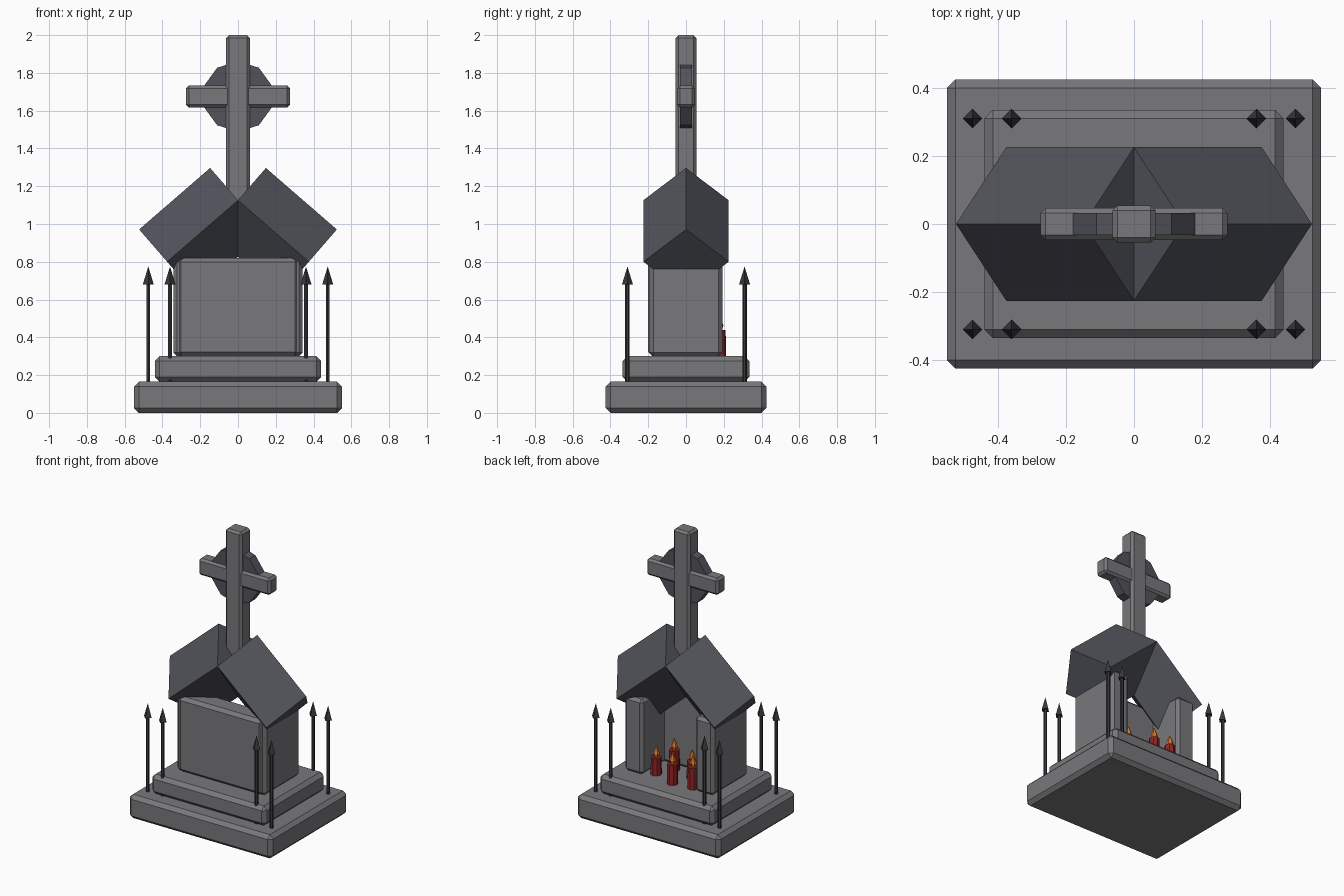
import bpy, math
from mathutils import Matrix

if "Cube" in bpy.data.objects:
    bpy.data.objects.remove(bpy.data.objects["Cube"])


def material(name, rgb):
    m = bpy.data.materials.new(name)
    m.diffuse_color = (*rgb, 1)
    m.use_nodes = True
    m.node_tree.nodes["Principled BSDF"].inputs["Base Color"].default_value = m.diffuse_color
    return m


STONE = material("grey stone", (0.19, 0.185, 0.195))
SLATE = material("dark slate", (0.085, 0.088, 0.105))
IRON = material("black iron", (0.04, 0.04, 0.046))
WAX = material("red wax", (0.28, 0.018, 0.02))
FLAME = material("orange flame", (0.75, 0.2, 0.025))


def finish(name, mat):
    o = bpy.context.object
    o.name = name
    o.data.materials.append(mat)
    return o


def block(name, x, y, z, bevel, mat=STONE):
    """Chamfered box given by its (min, max) on each axis."""
    bpy.ops.mesh.primitive_cube_add(size=1)
    o = finish(name, mat)
    size = [b - a for a, b in (x, y, z)]
    mid = [(a + b) / 2 for a, b in (x, y, z)]
    o.data.transform(Matrix.Diagonal((*size, 1)))
    o.location = mid
    mod = o.modifiers.new("chamfer", 'BEVEL')
    mod.width = bevel
    mod.segments = 1
    return o


def taper(name, sides, r1, r2, loc, depth, mat):
    """Prism or cone standing on loc."""
    bpy.ops.mesh.primitive_cone_add(vertices=sides, radius1=r1, radius2=r2, depth=depth,
                                    location=(loc[0], loc[1], loc[2] + depth / 2))
    return finish(name, mat)


# Stepped plinth
block("plinth_base", (-0.55, 0.55), (-0.425, 0.425), (0, 0.165), 0.025)
block("plinth_step", (-0.44, 0.44), (-0.335, 0.335), (0.165, 0.30), 0.025)

# Chapel walls, open at the back
block("front_wall", (-0.325, 0.325), (-0.2, -0.05), (0.30, 0.82), 0.022)
for s, side in ((-1, "left"), (1, "right")):
    block(side + "_wall", tuple(sorted((s * 0.2, s * 0.342))), (-0.193, 0.193),
          (0.30, 0.82), 0.02)

    # Roof: square prism standing on its edge, sloping down to the side
    bpy.ops.mesh.primitive_cylinder_add(vertices=4, radius=0.226, depth=0.497)
    roof = finish(side + "_roof", SLATE)
    roof.rotation_euler = (0, s * math.radians(90 + 40.9), 0)
    roof.location = (s * 0.1875, 0, 0.963)

# Cross with a disc behind the arms
block("cross_post", (-0.063, 0.063), (-0.055, 0.055), (1.0, 2.0), 0.015)
block("cross_arm", (-0.275, 0.275), (-0.047, 0.047), (1.617, 1.733), 0.015)
bpy.ops.mesh.primitive_cylinder_add(vertices=10, radius=0.188, depth=0.066,
                                    location=(0, 0, 1.675),
                                    rotation=(math.pi / 2, 0, 0))
finish("cross_disc", SLATE)

# Iron railing spikes at the four corners
for x in (-0.475, -0.36, 0.36, 0.475):
    for y in (-0.31, 0.31):
        taper("railing_bar", 6, 0.012, 0.012, (x, y, 0.16), 0.53, IRON)
        taper("railing_point", 4, 0.029, 0, (x, y, 0.68), 0.095, IRON)

# Candles inside: x, y, height
for x, y, h in ((0.146, 0.118, 0.12), (0.09, 0.0, 0.14), (-0.02, 0.176, 0.14),
                (-0.073, 0.036, 0.12), (-0.165, 0.157, 0.15)):
    taper("candle", 8, 0.036, 0.034, (x, y, 0.298), h, WAX)
    taper("flame_base", 6, 0.014, 0.022, (x, y, 0.298 + h), 0.025, FLAME)
    taper("flame_tip", 6, 0.022, 0.004, (x, y, 0.323 + h), 0.05, FLAME)
